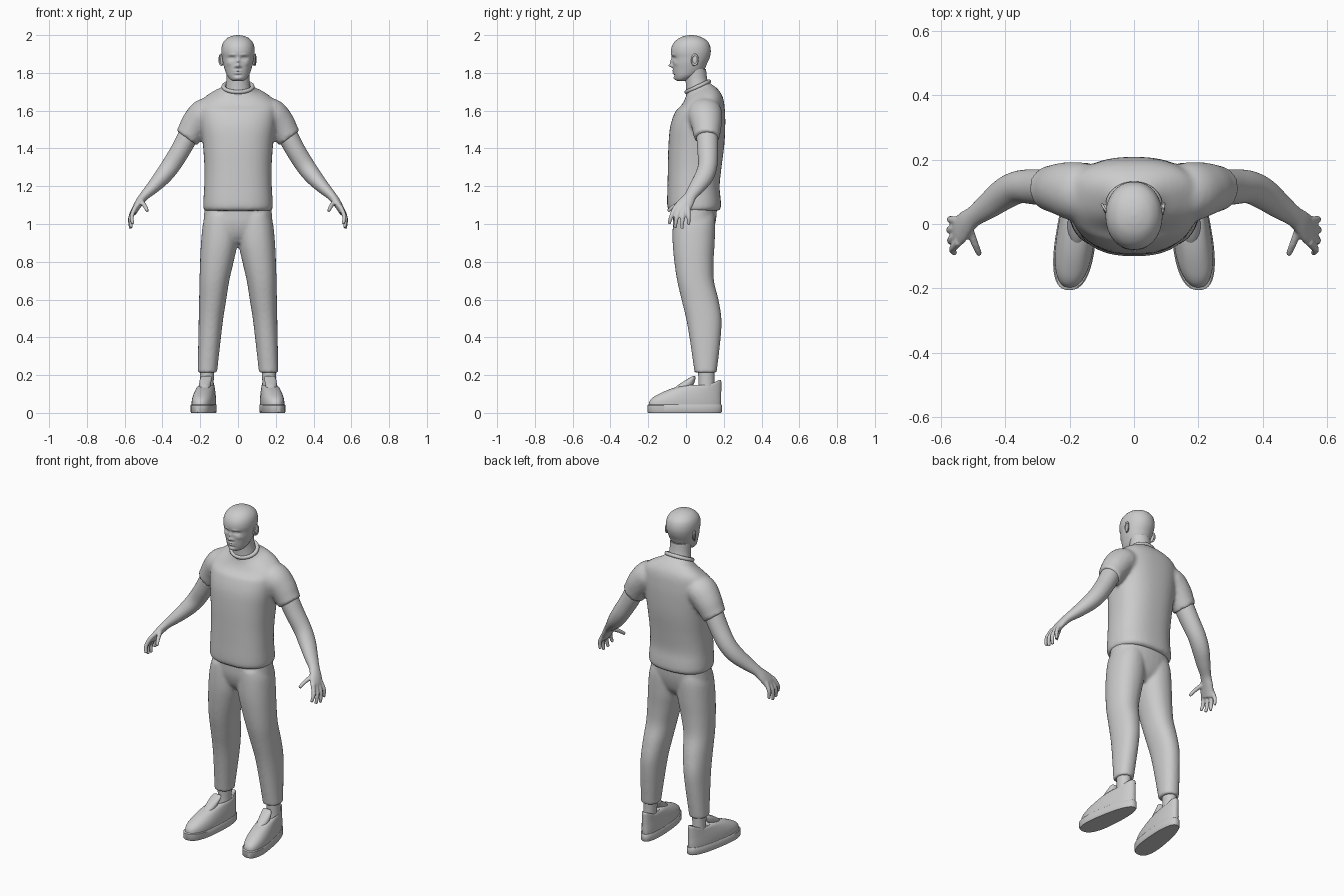
import bpy, bmesh, math
from mathutils import Vector

grey = bpy.data.materials.new("plain_grey")
grey.diffuse_color = (0.6, 0.6, 0.6, 1)


def spline(st, sub):
    """Smoothly interpolate the stations of a loft."""
    st = [Vector(s) for s in st]
    out = []
    for i in range(len(st) - 1):
        a, b, c, d = st[max(i - 1, 0)], st[i], st[i + 1], st[min(i + 2, len(st) - 1)]
        for k in range(sub):
            t = k / sub
            out.append(0.5 * (2 * b + (c - a) * t + (2 * a - 5 * b + 4 * c - d) * t * t
                              + (3 * b - a - 3 * c + d) * t ** 3))
    return out + [st[-1]]


def loft(bm, stations, flat=True, n=32, p=2.0, sub=4, side=1, warp=None):
    """Loft rings given as (x, y, z, half width, half depth); flat rings stay level."""
    st = spline(stations, sub)
    rings = []
    for i, s in enumerate(st):
        c = Vector(s[:3])
        u, v = Vector((1, 0, 0)), Vector((0, 1, 0))
        if not flat:
            t = (Vector(st[min(i + 1, len(st) - 1)][:3]) - Vector(st[max(i - 1, 0)][:3])).normalized()
            u = v.cross(t).normalized()
            v = t.cross(u)
        ring = []
        for k in range(n):
            a = 2 * math.pi * k / n
            ca, sa = math.cos(a), math.sin(a)
            q = c + u * s[3] * math.copysign(abs(ca) ** (2 / p), ca) \
                  + v * s[4] * math.copysign(abs(sa) ** (2 / p), sa)
            if warp:
                q = warp(q)
            ring.append(bm.verts.new((q.x * side, q.y, q.z)))
        rings.append(ring)
    for r0, r1 in zip(rings, rings[1:]):
        for k in range(n):
            bm.faces.new((r0[k], r0[(k + 1) % n], r1[(k + 1) % n], r1[k]))
    bm.faces.new(rings[0])
    bm.faces.new(rings[-1])


def finish(name, bm, voxel=0, smooth=6, angle=50):
    """Make an object; a voxel size fuses its overlapping pieces into one skin."""
    bmesh.ops.recalc_face_normals(bm, faces=bm.faces)
    me = bpy.data.meshes.new(name)
    bm.to_mesh(me)
    bm.free()
    me.materials.append(grey)
    ob = bpy.data.objects.new(name, me)
    bpy.context.collection.objects.link(ob)
    bpy.ops.object.select_all(action='DESELECT')
    ob.select_set(True)
    bpy.context.view_layer.objects.active = ob
    if voxel:
        me.shade_smooth()
        m = ob.modifiers.new("fuse", 'REMESH')
        m.mode, m.voxel_size, m.use_smooth_shade = 'VOXEL', voxel, True
        m = ob.modifiers.new("soften", 'SMOOTH')
        m.factor, m.iterations = 0.5, smooth
    else:
        bpy.ops.object.shade_smooth_by_angle(angle=math.radians(angle))
    return ob


def span(z, front, back, rx, x=0):
    """Level ring from its front and back limits."""
    return (x, (front + back) / 2, z, rx, (back - front) / 2)


# shirt: torso whose neckline rises to the back, plus sleeves
def neckline(q):
    k = min(max((q.z - 1.60) / 0.1, 0), 1)
    return Vector((q.x, q.y, q.z + k * (q.y - 0.06) * 0.45))


bm = bmesh.new()
loft(bm, [span(1.07, -.085, .172, .176), span(1.085, -.098, .185, .184), span(1.13, -.10, .184, .183),
          span(1.2, -.098, .178, .179), span(1.3, -.096, .188, .178), span(1.42, -.093, .203, .186),
          span(1.52, -.083, .208, .198), span(1.6, -.055, .206, .205), span(1.645, -.025, .195, .195),
          span(1.68, -.008, .165, .145), span(1.705, 0, .135, .095), span(1.725, .005, .122, .078)],
     n=48, p=2.4, warp=neckline)
for s in (1, -1):
    loft(bm, [(.10, .10, 1.605, .06, .075), (.17, .10, 1.585, .083, .092), (.22, .108, 1.535, .079, .083),
              (.255, .11, 1.48, .070, .072), (.273, .11, 1.455, .068, .069)], flat=False, side=s)
finish("shirt", bm, 0.01, 7)

# collar band
bpy.ops.mesh.primitive_torus_add(major_segments=48, minor_segments=10, major_radius=0.074,
                                 minor_radius=0.011, location=(0, .062, 1.727), rotation=(.44, 0, 0))
collar = bpy.context.object
collar.name = "collar"
collar.scale = (1.03, 0.9, 1)
collar.data.materials.append(grey)
collar.data.shade_smooth()

# trousers: hips plus two legs
bm = bmesh.new()
loft(bm, [span(.90, -.02, .10, .06), span(.94, -.05, .135, .13), span(1.0, -.068, .155, .178),
          span(1.06, -.07, .163, .179), span(1.12, -.07, .163, .172)], p=2.3)
for s in (1, -1):
    loft(bm, [span(.213, .045, .162, .052, .162), span(.25, .040, .167, .053, .16),
              span(.4, .018, .184, .060, .15), span(.5, 0, .188, .065, .143),
              span(.6, -.024, .172, .072, .134), span(.7, -.047, .148, .079, .125),
              span(.8, -.062, .146, .089, .112), span(.9, -.071, .152, .097, .099),
              span(1.0, -.07, .155, .094, .092), span(1.05, -.065, .15, .08, .09)], p=2.2, side=s)
finish("trousers", bm, 0.009, 6)


# shoes: sole, upper and tongue, splayed outward and wider at the toe
def foot(q):
    w = 1 - 0.9 * q.y - 9 * max(q.z - .05, 0) ** 2
    z = q.z + (.028 * min(max((q.y - .12) / .06, 0), 1) if q.z > .12 else 0)
    return Vector((.176 - .12 * q.y + q.x * w, q.y, z))


for s, label in ((1, "left"), (-1, "right")):
    bm = bmesh.new()
    loft(bm, [span(0, -.2, .185, .058), span(.006, -.205, .19, .061), span(.04, -.205, .19, .061),
              span(.044, -.2, .187, .058)], n=48, p=2.5, sub=1, side=s, warp=foot)
    finish(label + "_shoe_sole", bm, angle=40)
    bm = bmesh.new()
    loft(bm, [span(.03, -.198, .184, .057), span(.06, -.194, .186, .058), span(.082, -.175, .186, .057),
              span(.102, -.14, .186, .055), span(.122, -.095, .187, .052), span(.138, -.045, .187, .049),
              span(.147, .0, .182, .044), span(.146, .03, .172, .039), span(.128, .04, .165, .035)],
         n=48, p=2.3, sub=3, side=s, warp=foot)
    loft(bm, [(.178, -.05, .105, .02, .035), (.176, -.01, .14, .03, .042), (.172, .022, .172, .031, .026),
              (.168, .038, .19, .028, .012), (.168, .042, .195, .022, .005)], side=s)
    finish(label + "_shoe_upper", bm, angle=60)
    # ankle
    bm = bmesh.new()
    loft(bm, [(.165, .108, .09, .038, .046), (.165, .108, .16, .036, .042), (.163, .107, .25, .04, .045)],
         side=s)
    finish(label + "_ankle", bm)

    # arm with palm, four fingers and thumb
    bm = bmesh.new()
    loft(bm, [(.23, .11, 1.53, .052, .056), (.262, .112, 1.47, .054, .057), (.305, .115, 1.39, .052, .055),
              (.355, .115, 1.31, .050, .051), (.40, .095, 1.25, .045, .050), (.45, .058, 1.195, .035, .042),
              (.495, .025, 1.15, .025, .033), (.522, .002, 1.115, .022, .040), (.543, -.022, 1.08, .018, .046),
              (.552, -.032, 1.055, .012, .038)], flat=False, side=s)
    for base, mid, tip in (((.543, -.055, 1.09), (.563, -.078, 1.04), (.556, -.090, 1.0)),
                           ((.547, -.034, 1.08), (.569, -.050, 1.03), (.564, -.058, .98)),
                           ((.548, -.012, 1.08), (.571, -.018, 1.03), (.568, -.022, .975)),
                           ((.545, .010, 1.09), (.569, .014, 1.04), (.567, .014, .995)),
                           ((.515, -.005, 1.125), (.493, -.062, 1.095), (.479, -.095, 1.068))):
        loft(bm, [(*base, .013, .014), (*mid, .0115, .0115), (*tip, .009, .009)],
             flat=False, n=12, side=s)
    finish(label + "_arm", bm, 0.005, 4)

# head: level rings, with the face pushed in and out by soft bumps (x, z, x size, z size, depth)
BUMPS = [(0, 1.838, .011, .009, .020), (0, 1.858, .008, .017, .012), (.015, 1.834, .006, .005, .006),
         (.033, 1.878, .016, .009, -.012), (.033, 1.877, .009, .005, .006), (.030, 1.896, .020, .006, .004),
         (0, 1.811, .019, .0035, .007), (0, 1.799, .017, .004, .007), (0, 1.787, .02, .004, -.004),
         (0, 1.770, .020, .010, .007), (.048, 1.850, .014, .012, .004)]


def face(q):
    d = 0
    for x, z, sx, sz, a in BUMPS:
        d += a * math.exp(-((abs(q.x) - x) / sx) ** 2 - ((q.z - z) / sz) ** 2)
    return Vector((q.x, q.y - d * min(max((.02 - q.y) / .05, 0), 1), q.z))


bm = bmesh.new()
loft(bm, [span(1.756, -.043, -.01, .022), span(1.765, -.055, .015, .040), span(1.785, -.063, .06, .057),
          span(1.815, -.068, .095, .069), span(1.85, -.071, .112, .079), span(1.88, -.074, .125, .084),
          span(1.91, -.080, .131, .088), span(1.94, -.075, .128, .086), span(1.965, -.06, .116, .076),
          span(1.985, -.035, .09, .056), span(1.996, -.005, .06, .03), span(2.0, .022, .034, .006)],
     n=96, p=2.1, sub=7, warp=face)
finish("head", bm, angle=80)

# neck
bm = bmesh.new()
loft(bm, [span(1.66, -.0, .14, .075), span(1.72, .0, .127, .066), span(1.77, -.003, .112, .060),
          span(1.82, -.01, .106, .060)])
finish("neck", bm)

# ears: a leaning shell with a raised rim
for s, label in ((1, "left"), (-1, "right")):
    bpy.ops.mesh.primitive_uv_sphere_add(segments=20, ring_count=12, radius=1, location=(s * .086, .045, 1.868))
    ear = bpy.context.object
    ear.scale, ear.rotation_euler = (.009, .018, .031), (-.2, 0, s * -.35)
    ear.name = label + "_ear"
    bpy.ops.mesh.primitive_torus_add(major_segments=24, minor_segments=8, major_radius=.016, minor_radius=.004,
                                     location=(s * .091, .047, 1.870), rotation=(-.2, math.pi / 2, s * -.35))
    rim = bpy.context.object
    rim.scale = (1.6, 1, 1)
    rim.name = label + "_ear_rim"
    for ob in (ear, rim):
        ob.data.materials.append(grey)
        ob.data.shade_smooth()
